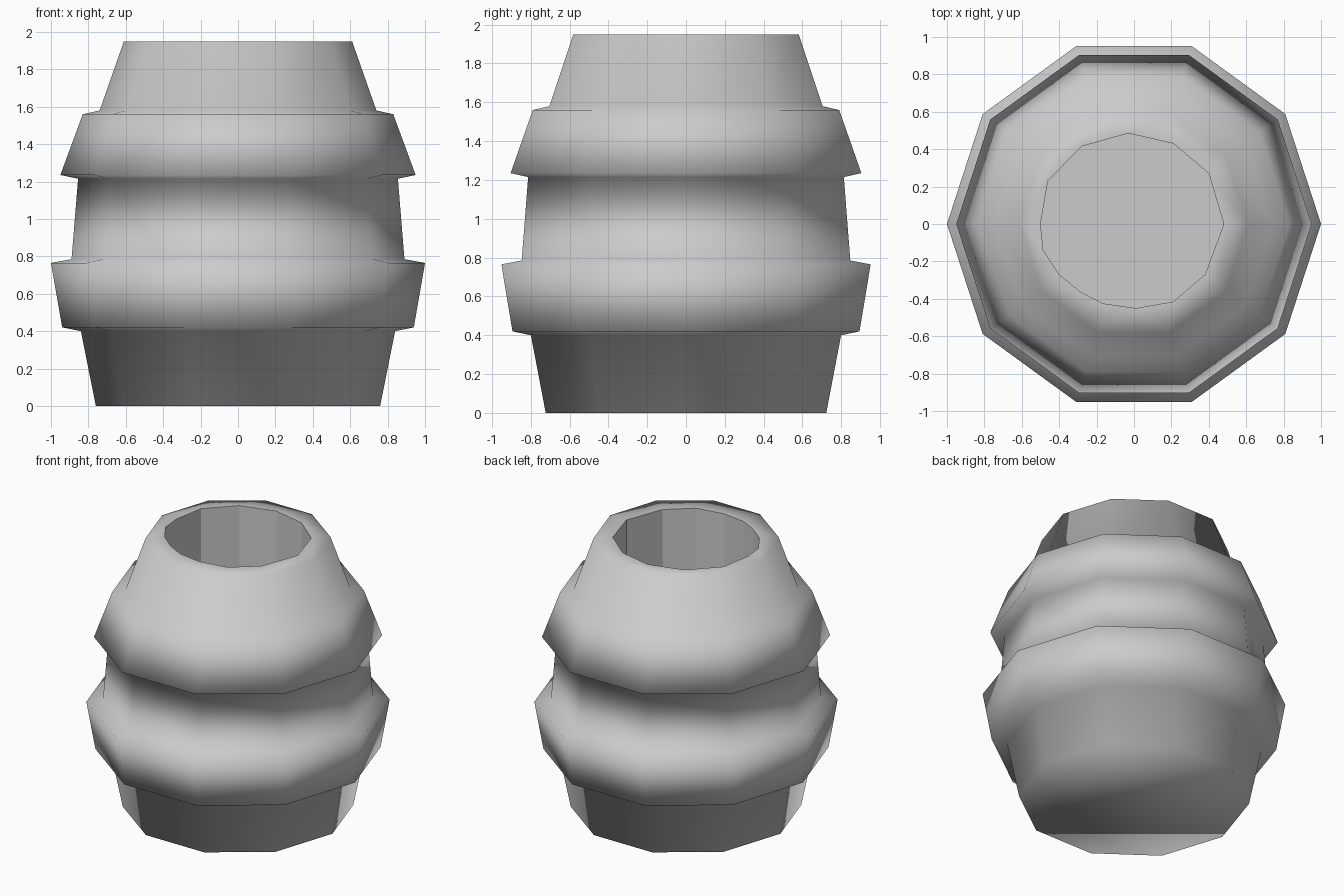
import bpy, bmesh
from math import cos, sin, pi

if "Cube" in bpy.data.objects:
    bpy.data.objects.remove(bpy.data.objects["Cube"])

# (radius, height) outline of the ten-sided barrel with two raised hoops
PROFILE = [(0.76, 0), (0.84, 0.40), (0.94, 0.42), (1.0, 0.765), (0.89, 0.785),
           (0.855, 1.215), (0.95, 1.235), (0.83, 1.56), (0.74, 1.58), (0.61, 1.95)]
SIDES = 10
# Hand-cut, uneven opening
HOLE = [(0.48, 0.0), (0.40, 0.27), (0.21, 0.43), (-0.03, 0.485), (-0.28, 0.415),
        (-0.46, 0.23), (-0.50, 0.0), (-0.485, -0.14), (-0.40, -0.27), (-0.29, -0.36),
        (-0.165, -0.425), (0.01, -0.45), (0.21, -0.415), (0.38, -0.27)]
FLOOR = 0.2

bm = bmesh.new()


def ring(points, z):
    return [bm.verts.new((x, y, z)) for x, y in points]


def bridge(a, b):
    n = len(a)
    return [bm.faces.new((a[i], a[(i + 1) % n], b[(i + 1) % n], b[i])) for i in range(n)]


def loop_edges(r):
    return [bm.edges.get((r[i], r[(i + 1) % len(r)])) for i in range(len(r))]


# Outer shell and base
rings = [ring([(r * cos(2 * pi * i / SIDES), r * sin(2 * pi * i / SIDES))
               for i in range(SIDES)], z) for r, z in PROFILE]
for low, high in zip(rings, rings[1:]):
    bridge(low, high)
bm.faces.new(rings[0][::-1])

# Cavity walls and floor
rim, floor = ring(HOLE, 1.95), ring(HOLE, FLOOR)
cavity = bridge(rim, floor) + [bm.faces.new(floor)]

# Flat top between shell and opening
bmesh.ops.triangle_fill(bm, use_beauty=True, edges=loop_edges(rings[-1]) + loop_edges(rim))
bmesh.ops.recalc_face_normals(bm, faces=bm.faces[:])

# Soft outside, crisp faceted cavity
for f in bm.faces:
    f.smooth = True
for f in cavity:
    f.smooth = False
for e in loop_edges(rim):
    e.smooth = False

mesh = bpy.data.meshes.new("barrel")
bm.to_mesh(mesh)
bm.free()
bpy.context.collection.objects.link(bpy.data.objects.new("barrel", mesh))
